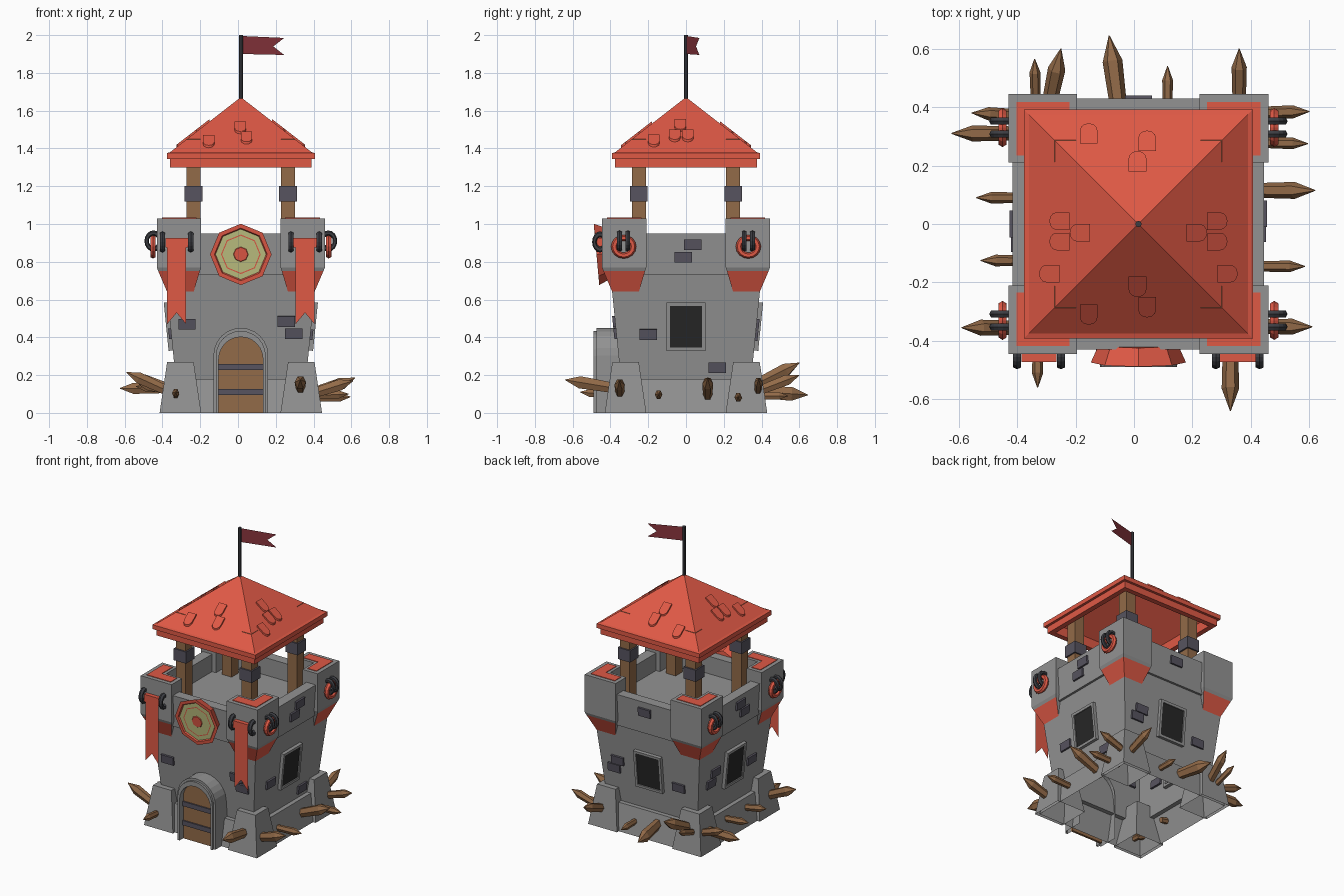
import bpy, bmesh, math
from mathutils import Matrix, Vector

if "Cube" in bpy.data.objects:
    bpy.data.objects.remove(bpy.data.objects["Cube"])

CX = 0.015  # the tower sits slightly right of the bounding-box centre


def mat(name, r, g, b):
    m = bpy.data.materials.new(name)
    m.diffuse_color = (r, g, b, 1)
    m.use_nodes = True
    m.node_tree.nodes["Principled BSDF"].inputs["Base Color"].default_value = m.diffuse_color
    return m


STONE = mat("grey stone", .29, .29, .29)
RED = mat("roof red", .74, .10, .06)
WOOD = mat("brown wood", .29, .145, .065)
SLATE = mat("slate", .095, .088, .115)
IRON = mat("dark iron", .045, .047, .055)
BLACK = mat("window black", .02, .02, .02)
CREAM = mat("shield yellow", .52, .53, .22)
FLAG = mat("flag dark red", .25, .035, .045)


def build(name, verts, faces, mats, k=0, idx=None):
    """Mesh object, turned k quarter turns (0 front, 1 right, 2 back, 3 left)."""
    me = bpy.data.meshes.new(name)
    me.from_pydata([tuple(v) for v in verts], [], faces)
    for m in (mats if isinstance(mats, list) else [mats]):
        me.materials.append(m)
    for f, i in (idx or {}).items():
        me.polygons[f].material_index = i
    bm = bmesh.new()
    bm.from_mesh(me)
    bmesh.ops.recalc_face_normals(bm, faces=bm.faces)
    bm.to_mesh(me)
    bm.free()
    me.transform(Matrix.Translation((CX, 0, 0)) @ Matrix.Rotation(k * math.pi / 2, 4, 'Z'))
    ob = bpy.data.objects.new(name, me)
    bpy.context.collection.objects.link(ob)
    return ob


def stack(name, rings, mats, k=0, closed=True, bottom=True, top=True, idx=None):
    """Bridge a list of equal-length point rings."""
    n = len(rings[0])
    faces = []
    for a in range(len(rings) - 1):
        for i in range(n if closed else n - 1):
            j = (i + 1) % n
            faces.append((a * n + i, a * n + j, a * n + n + j, a * n + n + i))
    if bottom:
        faces.append(tuple(range(n)))
    if top:
        faces.append(tuple(range((len(rings) - 1) * n, len(rings) * n)))
    return build(name, [p for r in rings for p in r], faces, mats, k, idx)


def square(h, z, x=0, y=0):
    return [(x - h, y - h, z), (x + h, y - h, z), (x + h, y + h, z), (x - h, y + h, z)]


def box(name, c, s, m, k=0, tilt=0):
    R = Matrix.Rotation(tilt, 3, 'X')
    q = [(-1, -1), (1, -1), (1, 1), (-1, 1)]
    rings = [[Vector(c) + R @ Vector((a * s[0] / 2, b * s[1] / 2, e * s[2] / 2)) for a, b in q] for e in (-1, 1)]
    return stack(name, rings, m, k)


def torus(name, c, axis, R, r, m, squash=1):
    """Ring around the x or y axis, through the given centre."""
    rings = []
    for i in range(17):
        a = i * math.tau / 16
        ring = []
        for j in range(6):
            b = j * math.tau / 6
            d = R + r * math.cos(b)
            u, v, w = d * math.cos(a) * squash, d * math.sin(a), r * math.sin(b)
            ring.append((c[0] + w, c[1] + u, c[2] + v) if axis == 'x' else (c[0] + u, c[1] + w, c[2] + v))
        rings.append(ring)
    return stack(name, rings, m, bottom=False, top=False)


def wall(z):  # distance of the wall face from the axis
    return .345 + (z - .18) * .1 if z < .73 else .415 + (z - .73) * .068


# tower: plinth, flared body, parapet and floor
stack("tower_body", [square(h, z) for h, z in ((.41, 0), (.375, .18), (.345, .18), (.40, .73), (.415, .73),
      (.43, .95), (.36, .95), (.36, .83))], STONE, bottom=False)


def ell(o, i, n, z, sx, sy):
    return [(sx * x, sy * y, z) for x, y in ((i, o), (i, n), (n, n), (n, i), (o, i), (o, o))]


for sx in (-1, 1):
    for sy in (-1, 1):
        # battered corner buttress
        stack("buttress", [square((o - i) / 2, z, sx * (o + i) / 2, sy * (o + i) / 2)
              for o, i, z in ((.43, .21, 0), (.39, .25, .27))], STONE, bottom=False)
        # L-shaped corner turret with red corbels and red cap
        stack("corner_turret", [ell(o, i, n, z, sx, sy) for o, i, n, z in
              ((.39, .25, .33, .64), (.437, .217, .33, .75), (.445, .21, .33, .77), (.445, .21, .33, 1.03))],
              [STONE, RED], idx={4: 1, 5: 1})
        stack("turret_cap", [ell(.418, .235, .35, z, sx, sy) for z in (1.025, 1.034)], RED)
        # roof post and strap
        stack("roof_post", [square(.037, z, sx * .25, sy * .25) for z in (.83, 1.45)], WOOD)
        stack("post_strap", [square(.047, z, sx * .25, sy * .25) for z in (1.12, 1.2)], SLATE)
        # red link hung on two iron rings at the sides
        torus("hanging_link", (sx * .465, sy * .33, .88), 'x', .047, .016, RED, 1.06)
        for d in (-.022, .022):
            torus("link_ring", (sx * .463, sy * .33 + d, .91), 'y', .042, .014, IRON, .85)
    # front banner with swallow tail, rail and rings
    x = sx * .34
    build("banner", [(x - .05, -.472, .92), (x - .05, -.472, .47), (x, -.472, .53), (x + .05, -.472, .47),
                     (x + .05, -.472, .92)], [(0, 1, 2, 3, 4)], RED)
    box("banner_rail", (x, -.458, .9), (.12, .03, .05), RED)
    for d in (-.075, .075):
        torus("banner_ring", (x + d, -.455, .905), 'x', .04, .016, IRON, .75)

# roof: stepped eaves, hollow pyramid
stack("roof", [square(h, z) for h, z in ((.002, 1.62), (.34, 1.365), (.34, 1.30), (.375, 1.30), (.375, 1.345),
      (.392, 1.345), (.392, 1.375), (.375, 1.38), (.002, 1.67))], RED)


# rounded loose tiles on each roof face
def tile(u, r, k):
    pts = [(u - .03, r - .035), (u + .03, r - .035)]
    pts += [(u + .03 * math.cos(a * math.pi / 6), r + .01 + .025 * math.sin(a * math.pi / 6)) for a in range(7)]
    stack("roof_tile", [[(p, -q, 1.67 - q / .375 * .29 + h) for p, q in pts] for h in (-.005, .013)], RED, k)


for u, r in ((-.17, .31), (-.003, .215), (.03, .285)):
    tile(u, r, 0)
    tile(-u, r, 2)
for u, r in ((-.03, .2), (.01, .27), (-.06, .27), (-.17, .305)):
    tile(u, r, 1)
    tile(-u, r, 3)

# flag pole and flag
stack("flag_pole", [[(.011 * math.cos(a * math.tau / 8), .011 * math.sin(a * math.tau / 8), z) for a in range(8)]
      for z in (1.62, 2.0)], IRON)
ca, sa = math.cos(.3), math.sin(.3)
build("flag", [(d * ca, d * sa, z) for d, z in ((.01, 1.995), (.24, 1.985), (.18, 1.94), (.24, 1.895), (.01, 1.9))],
      [(0, 1, 2, 3, 4)], FLAG)


# arched doorway
def arch(w, zc, y):
    return [(w, y, 0)] + [(w * math.cos(a * math.pi / 12), y, zc + w * math.sin(a * math.pi / 12))
                          for a in range(13)] + [(-w, y, 0)]


stack("door_frame", [arch(*p) for p in ((.145, .305, -.34), (.145, .305, -.475), (.132, .302, -.475),
      (.132, .302, -.49), (.117, .285, -.49), (.117, .285, -.44))], STONE, closed=False, bottom=False, top=False)
stack("door", [arch(.12, .285, y) for y in (-.435, -.45)], WOOD)
for z in (.11, .242):
    box("door_band", (0, -.452, z), (.234, .014, .032), SLATE)

# octagonal shield, leaning with the wall
R = Matrix.Rotation(.09, 3, 'X')
rings = []
for r, y in ((.135, .05), (.163, -.012), (.14, -.012), (.134, -.004), (.105, -.004), (.099, -.004),
             (.04, -.004), (.037, -.008)):
    rings.append([Vector((0, -.462, .84)) + R @ Vector((r * math.sin(a * math.tau / 8), y,
                 r * math.cos(a * math.tau / 8))) for a in range(8)])
stack("shield", rings, [RED, CREAM], idx={i: 1 for b in (3, 5) for i in range(b * 8, b * 8 + 8)})

# barred windows on the right, back and left
for k in (1, 2, 3):
    y, z = -wall(.458), .458
    for s in (-1, 1):
        box("window_jamb", (s * .094, y, z), (.018, .045, .255), STONE, k, .1)
        box("window_rail", (0, y - s * .0118, z + s * .1185), (.205, .045, .018), STONE, k, .1)
    box("window_pane", (0, y - .005, z), (.172, .02, .222), BLACK, k, .1)

# proud slate stones: (side, along, height)
for k, u, z in ((0, -.285, .47), (0, .24, .485), (0, .28, .42), (1, .035, .89), (1, -.015, .825), (1, -.2, .415),
                (1, .165, .24), (2, 0, .88), (2, -.24, .47), (2, -.27, .41), (2, .22, .4), (3, .0, .89),
                (3, .05, .825), (3, .2, .42), (3, -.2, .485), (3, -.24, .42)):
    box("slate_stone", (u, -wall(z), z), (.092, .026, .056), SLATE, k, .1 if z < .73 else .068)


# sharpened stakes: side, root along, tip along, reach, tip height, rise, thickness
def stake(k, u0, u1, reach, z, rise, w):
    a, b = Vector((u0, -.34, z - rise)), Vector((u1, -reach, z))
    d = (b - a).normalized()
    side = d.cross(Vector((0, 0, 1))).normalized()
    up = side.cross(d)
    rings = []
    for p, r in ((a, w * .8), (b - d * w * 1.3, w), (b, .003)):
        rings.append([p + side * (r * .5 * math.cos(i * math.tau / 6)) + up * (r * .62 * math.sin(i * math.tau / 6))
                      for i in range(6)])
    stack("stake", rings, WOOD, k)


for s in ((0, -.345, -.345, .56, .11, .02, .038), (0, .315, .315, .64, .175, .05, .06),
          (1, .38, .385, .585, .18, .08, .045), (1, .28, .275, .58, .085, .01, .04),
          (1, .115, .115, .605, .185, .11, .058), (1, -.145, -.145, .57, .1, .01, .04),
          (1, -.35, -.352, .595, .17, .08, .055),
          (2, .35, .355, .565, .2, .08, .037), (2, .32, .265, .60, .265, .13, .06),
          (2, .06, .1, .645, .095, -.02, .068), (2, -.1, -.1, .54, .09, .0, .037),
          (2, -.345, -.345, .60, .2, .1, .052),
          (3, -.37, -.38, .57, .2, .08, .045), (3, -.31, -.31, .64, .13, .0, .055),
          (3, -.09, -.09, .555, .14, .02, .04), (3, .125, .125, .54, .15, .04, .04),
          (3, .355, .355, .605, .215, .12, .055)):
    stake(*s)
